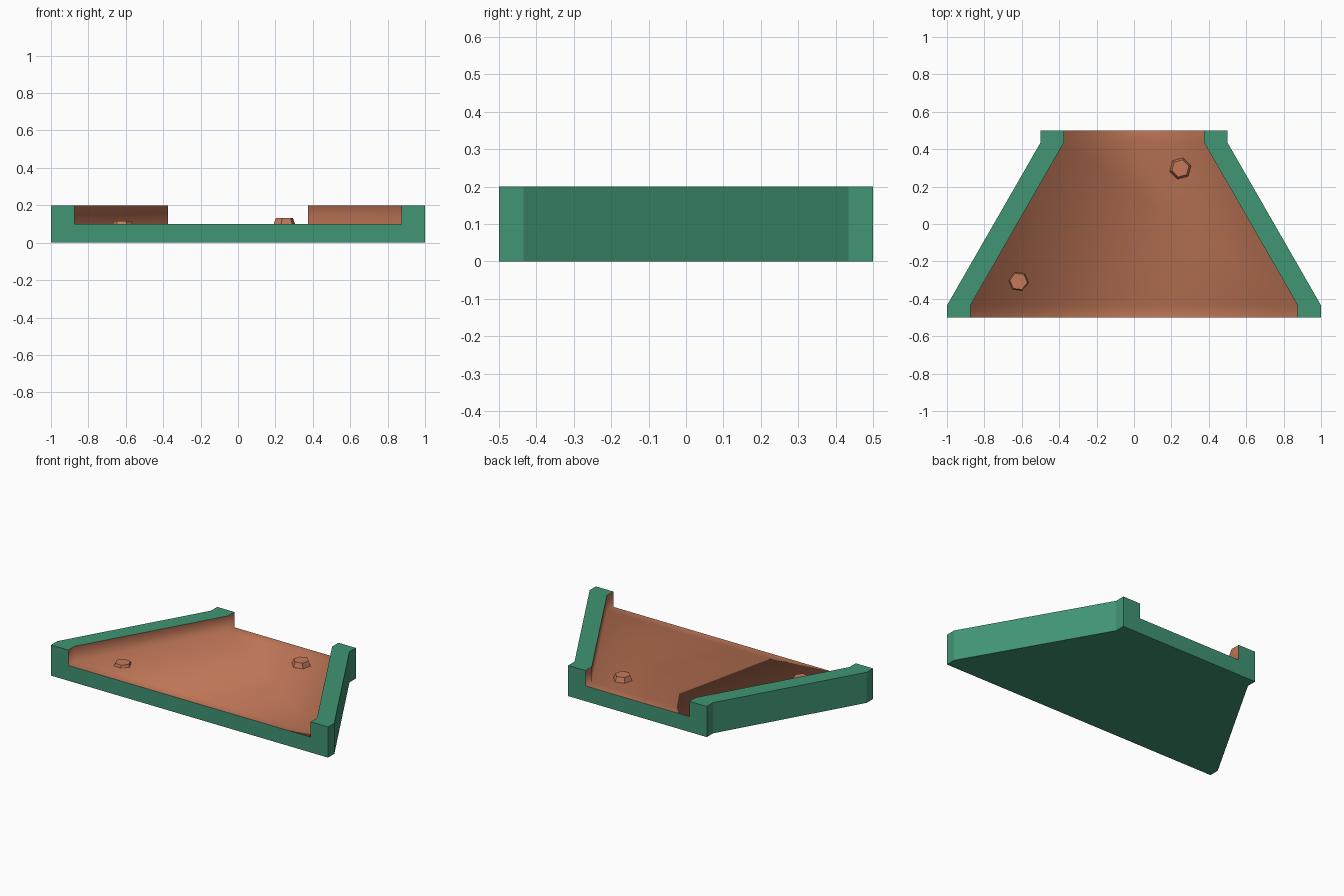
import bpy, bmesh, math

if "Cube" in bpy.data.objects:
    bpy.data.objects.remove(bpy.data.objects["Cube"])


def material(name, rgb):
    m = bpy.data.materials.new(name)
    m.diffuse_color = (*rgb, 1)
    m.use_nodes = True
    m.node_tree.nodes["Principled BSDF"].inputs["Base Color"].default_value = m.diffuse_color
    return m


green = material("green_shell", (0.052, 0.30, 0.175))
clay = material("terracotta", (0.56, 0.195, 0.103))


def add_object(name, bm, mats):
    bmesh.ops.recalc_face_normals(bm, faces=bm.faces[:])
    me = bpy.data.meshes.new(name)
    bm.to_mesh(me)
    bm.free()
    for m in mats:
        me.materials.append(m)
    ob = bpy.data.objects.new(name, me)
    bpy.context.collection.objects.link(ob)
    return ob


# Tapering channel: a U profile lofted through four stations
WALL, FLOOR, TOP = 0.125, 0.1, 0.2
bm = bmesh.new()
rings = []
for y, w in ((-0.5, 1), (-0.435, 1), (0.435, 0.5), (0.5, 0.5)):
    i = w - WALL
    profile = [(-w, 0), (w, 0), (w, TOP), (i, TOP), (i, FLOOR),
               (-i, FLOOR), (-i, TOP), (-w, TOP)]
    rings.append([bm.verts.new((x, y, z)) for x, z in profile])
for a, b in zip(rings, rings[1:]):
    for k in range(8):
        n = (k + 1) % 8
        f = bm.faces.new((a[k], a[n], b[n], b[k]))
        # inner walls and floor are terracotta and softly shaded
        if k in (3, 4, 5):
            f.material_index = 1
            f.smooth = True
bm.faces.new(rings[0])
bm.faces.new(rings[-1])
# Only edges inside the terracotta lining stay smooth
for e in bm.edges:
    e.smooth = all(f.material_index == 1 for f in e.link_faces)
add_object("channel", bm, (green, clay))


# Hexagonal bolt heads on the floor
def bolt(name, x, y, top, turn):
    bm = bmesh.new()
    bmesh.ops.create_cone(bm, cap_ends=True, segments=6, radius1=0.062,
                          radius2=0.047, depth=0.04)
    ob = add_object(name, bm, (clay,))
    ob.location = (x, y, top - 0.02)
    ob.rotation_euler.z = math.radians(turn)


bolt("bolt_front_left", -0.617, -0.307, 0.117, 23)
bolt("bolt_back_right", 0.248, 0.297, 0.132, 45)
